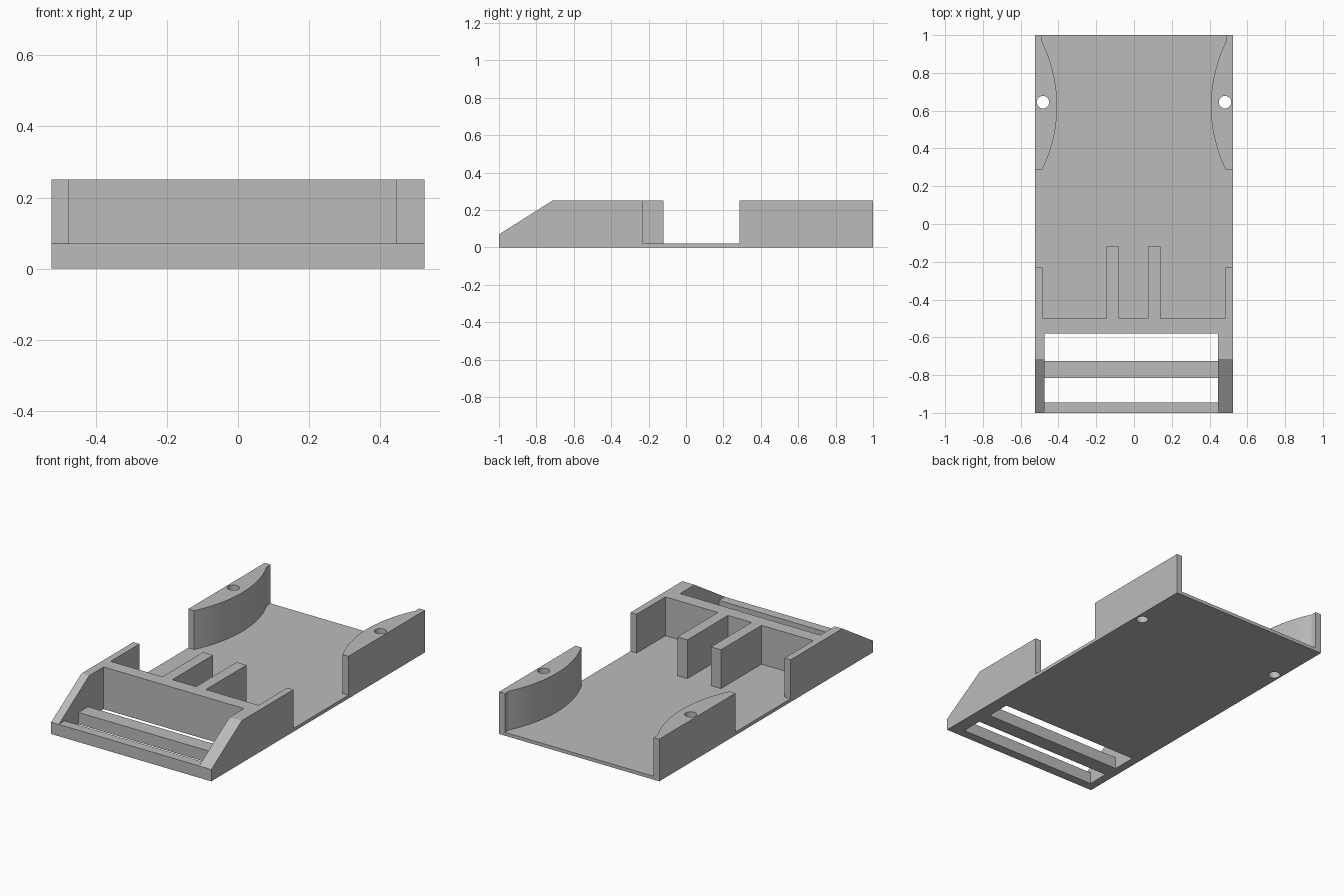
import bpy, bmesh, math

default = bpy.data.objects.get("Cube")
if default:
    bpy.data.objects.remove(default, do_unlink=True)

grey = bpy.data.materials.new("plain_grey")
grey.use_nodes = True
grey.diffuse_color = (0.5, 0.5, 0.5, 1)
grey.node_tree.nodes["Principled BSDF"].inputs["Base Color"].default_value = (0.5, 0.5, 0.5, 1)

W = 0.525        # half width
H = 0.25         # wall height
FLOOR = 0.02     # base thickness
RAIL = 0.07      # front rail height


def prism(name, outline, lo, hi, axis="z"):
    """Extrude an outline: (x, y) along z, or (y, z) along x."""
    bm = bmesh.new()
    place = (lambda a, b, d: (a, b, d)) if axis == "z" else (lambda a, b, d: (d, a, b))
    rings = [[bm.verts.new(place(a, b, d)) for a, b in outline] for d in (lo, hi)]
    n = len(outline)
    for ring in rings:
        bm.faces.new(ring)
    for i in range(n):
        j = (i + 1) % n
        bm.faces.new((rings[0][i], rings[0][j], rings[1][j], rings[1][i]))
    bmesh.ops.recalc_face_normals(bm, faces=bm.faces)
    mesh = bpy.data.meshes.new(name)
    bm.to_mesh(mesh)
    bm.free()
    mesh.materials.append(grey)
    obj = bpy.data.objects.new(name, mesh)
    bpy.context.collection.objects.link(obj)
    return obj


def box(name, x0, x1, y0, y1, z0, z1):
    return prism(name, [(x0, y0), (x1, y0), (x1, y1), (x0, y1)], z0, z1)


def activate(obj):
    bpy.ops.object.select_all(action="DESELECT")
    obj.select_set(True)
    bpy.context.view_layer.objects.active = obj


def drill(obj, cutter):
    mod = obj.modifiers.new("screw_hole", "BOOLEAN")
    mod.operation = "DIFFERENCE"
    mod.solver = "EXACT"
    mod.object = cutter
    activate(obj)
    bpy.ops.object.modifier_apply(modifier=mod.name)


# Base plate and the crosswise parts at the front
plate = box("base_plate", -W, W, -0.58, 1, 0, FLOOR)
box("cross_wall", -W, W, -0.58, -0.5, FLOOR, H)
box("front_rail", -0.475, 0.445, -1, -0.945, 0, RAIL)
box("middle_bar", -0.475, 0.445, -0.815, -0.725, 0, RAIL)

# Sloped front cheeks, the left one thicker
cheek = [(-1, 0), (-0.58, 0), (-0.58, H), (-0.715, H), (-1, RAIL)]
prism("right_cheek", cheek, -W, -0.475, "x")
prism("left_cheek", cheek, 0.445, W, "x")

# Two prongs behind the cross wall
box("right_prong", -0.145, -0.08, -0.5, -0.12, FLOOR, H)
box("left_prong", 0.075, 0.14, -0.5, -0.12, FLOOR, H)

# Bowed inner edge of the rear blocks: a circular arc
EDGE, BULGE, Y0, Y1 = 0.487, 0.08, 0.285, 0.965
half = (Y1 - Y0) / 2
radius = (half ** 2 + BULGE ** 2) / (2 * BULGE)
sweep = math.asin(half / radius)
STEPS = 28
arc = []
for i in range(STEPS + 1):
    t = sweep * (2 * i / STEPS - 1)
    arc.append((EDGE - BULGE + radius * (1 - math.cos(t)), (Y0 + Y1) / 2 + radius * math.sin(t)))
block = [(W, Y0)] + arc + [(EDGE, 1), (W, 1)]

for side, s in (("left", 1), ("right", -1)):
    xs = sorted((s * 0.485, s * W))
    box(side + "_side_wall", xs[0], xs[1], -0.5, -0.23, FLOOR, H)
    rear = prism(side + "_rear_block", [(s * x, y) for x, y in block], FLOOR, H)
    # Vertical screw hole through block and plate
    circle = [(s * 0.482 + 0.033 * math.cos(a), 0.645 + 0.033 * math.sin(a))
              for a in (math.tau * k / 32 for k in range(32))]
    cutter = prism("hole_cutter", circle, -0.1, H + 0.1)
    cutter.hide_render = True
    drill(rear, cutter)
    drill(plate, cutter)
    bpy.data.objects.remove(cutter, do_unlink=True)
    activate(rear)
    bpy.ops.object.shade_smooth_by_angle(angle=math.radians(25))
